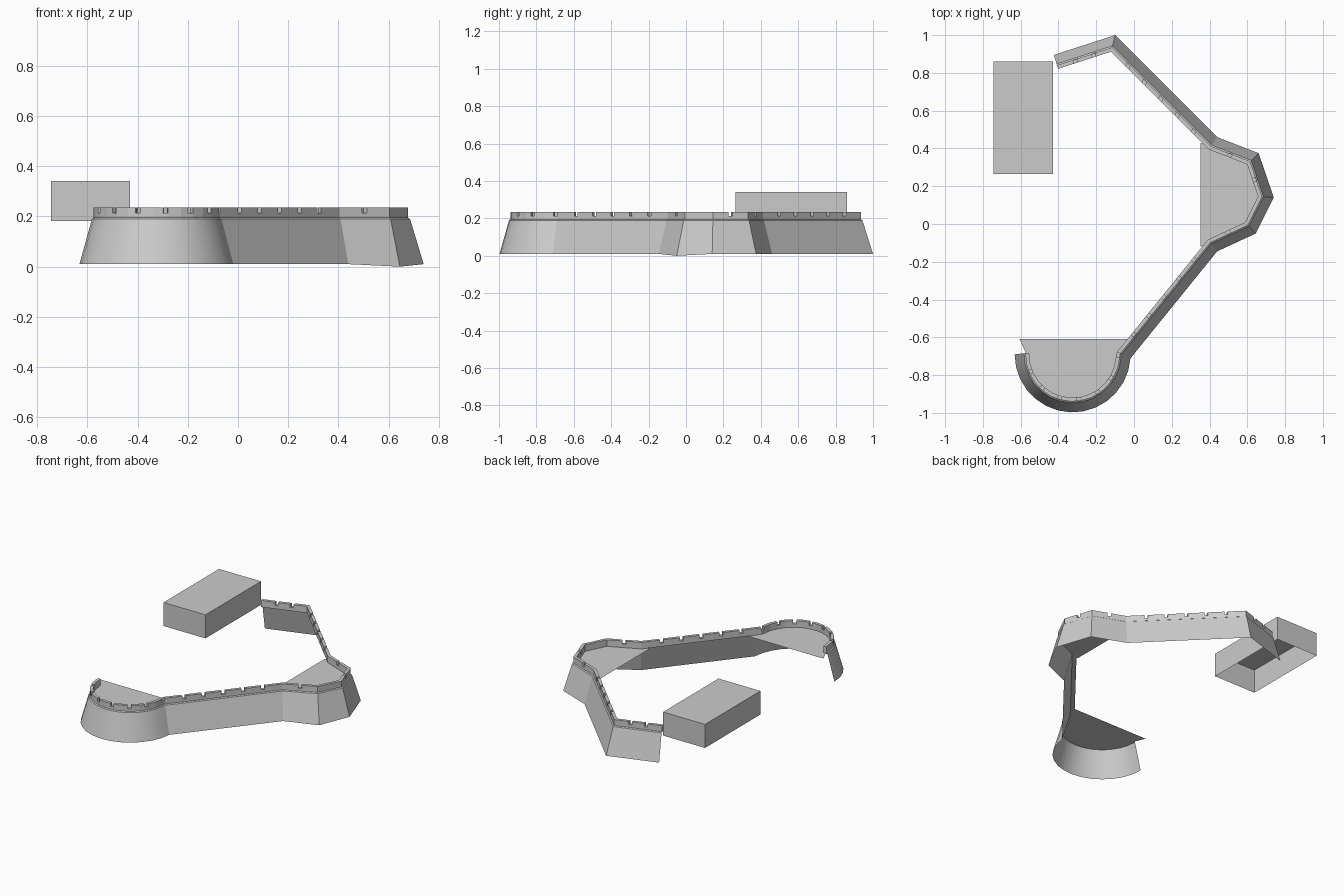
import bpy, math
from mathutils import Vector

if "Cube" in bpy.data.objects:
    bpy.data.objects.remove(bpy.data.objects["Cube"])

FOOT, WALK, SILL, TOP = 0.01, 0.19, 0.213, 0.235
ARC = 14


def make(name, verts, faces, smooth=False):
    mesh = bpy.data.meshes.new(name)
    mesh.from_pydata([tuple(v) for v in verts], [], faces)
    mesh.update()
    ob = bpy.data.objects.new(name, mesh)
    bpy.context.collection.objects.link(ob)
    if smooth:
        bpy.ops.object.select_all(action='DESELECT')
        ob.select_set(True)
        bpy.context.view_layer.objects.active = ob
        bpy.ops.object.shade_smooth_by_angle(angle=math.radians(20))
    return ob


# Outer foot line: round bastion, south wall, angular bastion, north walls
path = []
for i in range(ARC + 1):
    a = math.radians(180 + 176 * i / ARC)
    path.append(Vector((-0.325 + 0.307 * math.cos(a), -0.69 + 0.307 * math.sin(a))))
path += [Vector(p) for p in ((0.44, -0.145), (0.645, -0.05), (0.74, 0.14), (0.66, 0.375),
                             (0.44, 0.46), (-0.1, 1.0), (-0.425, 0.895))]
N = len(path)


def offset(d):
    """Mitred copy of the path moved inward by d."""
    out = []
    for i, p in enumerate(path):
        norms = []
        for a, b in ((i - 1, i), (i, i + 1)):
            if a >= 0 and b < N:
                t = (path[b] - path[a]).normalized()
                norms.append(Vector((-t.y, t.x)))
        m = sum(norms, Vector((0, 0))).normalized()
        out.append(p + m * (d / m.dot(norms[0])))
    return out


outer, inner = offset(0.057), offset(0.077)


def up(p, z):
    return Vector((p.x, p.y, z))


# Sloping wall face
verts = [up(p, 0.0 if i == ARC + 2 else FOOT) for i, p in enumerate(path)]
verts += [up(p, WALK) for p in offset(0.05)]
make("wall_slope", verts, [(i, i + 1, N + i + 1, N + i) for i in range(N - 1)], True)

# Continuous parapet with a small ledge over the slope
ring = [(offset(0.05), WALK), (outer, WALK + 0.005), (outer, SILL), (inner, SILL), (inner, WALK)]
verts = [up(p, z) for line, z in ring for p in line]
K = len(ring)
faces = [(k * N + i, k * N + i + 1, (k + 1) % K * N + i + 1, (k + 1) % K * N + i)
         for k in range(K) for i in range(N - 1)]
faces += [tuple(k * N for k in reversed(range(K))), tuple(k * N + N - 1 for k in range(K))]
make("parapet", verts, faces)

# Merlons separated by narrow gaps
verts, faces = [], []
for i in range(N - 1):
    length = (outer[i + 1] - outer[i]).length
    n = max(1, round(length / 0.12))
    half = 0.011 / length
    for k in range(n):
        t0, t1 = k / n, (k + 1) / n
        if k > 0:
            t0 += half
        if k < n - 1:
            t1 -= half
        if i < ARC and i % 2:
            t1 -= 2 * half
        b = len(verts)
        for z in (SILL, TOP):
            for line, t in ((outer, t0), (outer, t1), (inner, t1), (inner, t0)):
                verts.append(up(line[i].lerp(line[i + 1], t), z))
        faces += [(b + 4, b + 5, b + 6, b + 7)]
        faces += [(b + j, b + (j + 1) % 4, b + 4 + (j + 1) % 4, b + 4 + j) for j in range(4)]
make("merlons", verts, faces)


# Gun platforms with a flat strip along the rear edge
def platform(name, pts, rear):
    v = [up(p, WALK) for p in pts]
    n = len(v)
    v += [up(Vector(p), WALK) for p in rear]
    make(name, v, [tuple(range(n)), (n - 1, n + 1, n, 0)])


rim = offset(0.06)
platform("round_bastion_platform", rim[:ARC + 1], ((-0.605, -0.61), (-0.03, -0.61)))
platform("angular_bastion_platform", rim[ARC + 1:ARC + 6], ((0.352, -0.12), (0.352, 0.43)))

# Blockhouse: box open underneath, with a low base band
x0, x1, y0, y1 = -0.745, -0.43, 0.265, 0.86
rect = [(x0, y0), (x1, y0), (x1, y1), (x0, y1)]
verts = [(x, y, z) for z in (0.182, 0.195, 0.342) for x, y in rect]
faces = [(r + j, r + (j + 1) % 4, r + 4 + (j + 1) % 4, r + 4 + j) for r in (0, 4) for j in range(4)]
make("blockhouse", verts, faces + [(8, 9, 10, 11)])
